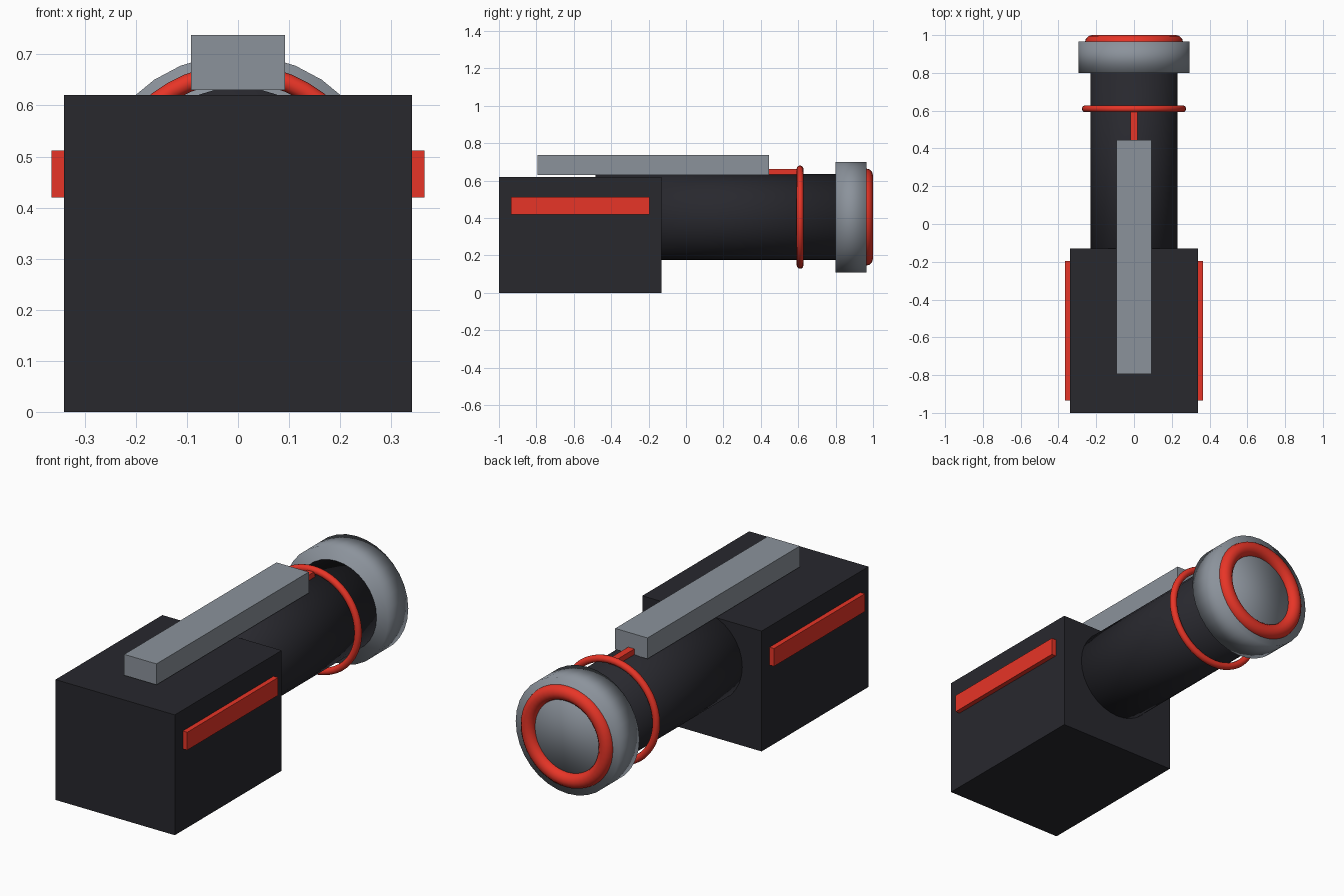
import bpy
from math import pi

if "Cube" in bpy.data.objects:
    bpy.data.objects.remove(bpy.data.objects["Cube"])


def material(name, rgb):
    m = bpy.data.materials.new(name)
    m.diffuse_color = (*rgb, 1)
    m.use_nodes = True
    m.node_tree.nodes["Principled BSDF"].inputs["Base Color"].default_value = m.diffuse_color
    return m


DARK = material("dark_metal", (0.021, 0.021, 0.027))
STEEL = material("steel", (0.26, 0.29, 0.33))
RED = material("red_trim", (0.80, 0.035, 0.02))
AXIS_Z = 0.405


def finish(name, mat, smooth=False):
    ob = bpy.context.object
    ob.name = name
    ob.data.materials.append(mat)
    if smooth:
        bpy.ops.object.shade_smooth()
    return ob


def box(name, mat, x, y, z):
    # Box from (min, max) ranges, size baked into the mesh
    bpy.ops.mesh.primitive_cube_add(size=1, location=[sum(r) / 2 for r in (x, y, z)])
    bpy.context.object.scale = [r[1] - r[0] for r in (x, y, z)]
    bpy.ops.object.transform_apply(location=False, rotation=False, scale=True)
    return finish(name, mat)


def tube(name, mat, radius, y0, y1):
    # Capped cylinder along y; soft shading across the rims
    bpy.ops.mesh.primitive_cylinder_add(vertices=32, radius=radius, depth=y1 - y0,
                                        location=(0, (y0 + y1) / 2, AXIS_Z),
                                        rotation=(pi / 2, 0, 0))
    return finish(name, mat, True)


def ring(name, mat, major, minor, y):
    bpy.ops.mesh.primitive_torus_add(major_radius=major, minor_radius=minor,
                                     major_segments=48, minor_segments=12,
                                     location=(0, y, AXIS_Z), rotation=(pi / 2, 0, 0))
    return finish(name, mat, True)


# Housing and side strips
box("housing", DARK, (-0.34, 0.34), (-1.0, -0.13), (0, 0.62))
for side, x in (("left", (-0.365, -0.335)), ("right", (0.335, 0.365))):
    box("side_strip_" + side, RED, x, (-0.935, -0.195), (0.42, 0.512))

# Barrel and muzzle
tube("barrel", DARK, 0.23, -0.485, 0.964)
tube("muzzle_collar", STEEL, 0.295, 0.80, 0.965)
ring("barrel_ring", RED, 0.258, 0.018, 0.61)
ring("muzzle_ring", RED, 0.222, 0.038, 0.962)

# Top rail and sight line
box("top_rail", STEEL, (-0.092, 0.092), (-0.795, 0.445), (0.63, 0.738))
box("sight_bar", RED, (-0.018, 0.018), (0.43, 0.60), (0.633, 0.662))
